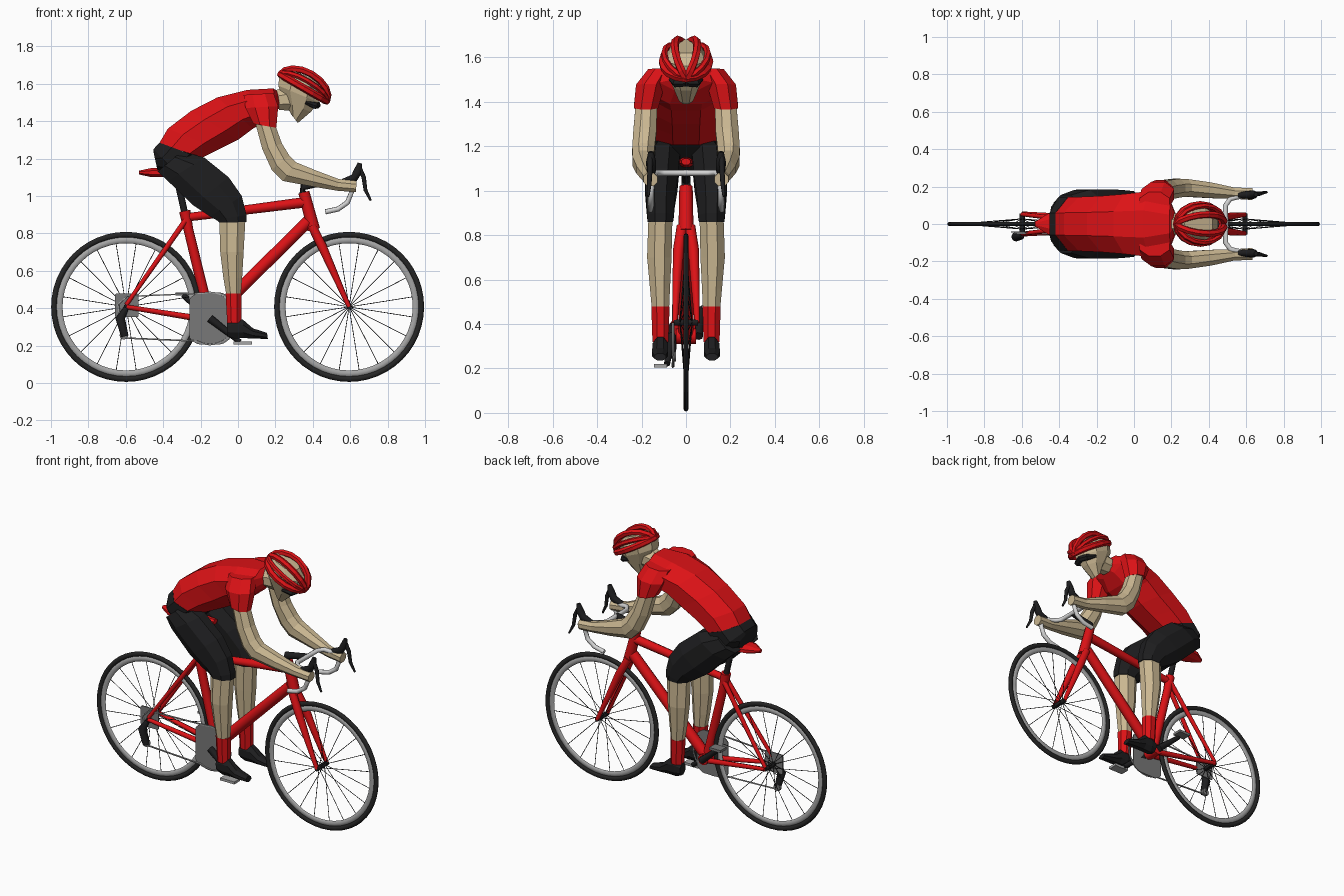
import bpy, bmesh, math
from mathutils import Vector, Matrix

COLORS = {
    "red": (0.72, 0.006, 0.008), "black": (0.013, 0.013, 0.014), "tyre rubber": (0.018, 0.018, 0.018),
    "skin": (0.60, 0.48, 0.29), "silver": (0.66, 0.66, 0.66), "rim grey": (0.38, 0.38, 0.38),
    "dark grey": (0.19, 0.19, 0.19),
}
MATS = {}
for key, c in COLORS.items():
    MATS[key] = bpy.data.materials.new(key)
    MATS[key].diffuse_color = (*c, 1)


def finish(name, bm, mat, mirror=False, smooth=False):
    bmesh.ops.recalc_face_normals(bm, faces=bm.faces)
    me = bpy.data.meshes.new(name)
    bm.to_mesh(me)
    bm.free()
    me.materials.append(MATS[mat])
    ob = bpy.data.objects.new(name, me)
    bpy.context.collection.objects.link(ob)
    if mirror:
        ob.modifiers.new("mirror", 'MIRROR').use_axis = (False, True, False)
    if smooth:
        bpy.ops.object.select_all(action='DESELECT')
        ob.select_set(True)
        bpy.context.view_layer.objects.active = ob
        bpy.ops.object.shade_smooth_by_angle(angle=math.radians(50))
    return ob


def skin_rings(bm, rings, closed=False):
    rows = [[bm.verts.new(p) for p in r] for r in rings]
    n = len(rows[0])
    for i in range(len(rows) if closed else len(rows) - 1):
        a, b = rows[i], rows[(i + 1) % len(rows)]
        for j in range(n):
            bm.faces.new((a[j], a[(j + 1) % n], b[(j + 1) % n], b[j]))
    if not closed:
        bm.faces.new(rows[0])
        bm.faces.new(rows[-1])


def loft(name, stations, mat, mirror=False, n=8):
    """Stations: edge x, z, opposite edge x, z, centre y, half width."""
    rings = []
    for x1, z1, x2, z2, yc, hw in stations:
        c = Vector(((x1 + x2) / 2, yc, (z1 + z2) / 2))
        u = Vector(((x1 - x2) / 2, 0, (z1 - z2) / 2))
        k = 1 / math.cos(math.pi / n)
        rings.append([c + k * (u * math.cos(t) + Vector((0, hw, 0)) * math.sin(t))
                      for t in ((j + 0.5) * 2 * math.pi / n for j in range(n))])
    bm = bmesh.new()
    skin_rings(bm, rings)
    return finish(name, bm, mat, mirror)


def add_tube(bm, pts, radii, n=8, closed=False):
    pts = [Vector(p) for p in pts]
    if not isinstance(radii, (list, tuple)):
        radii = [radii] * len(pts)
    rings, m, u = [], len(pts), None
    for i, p in enumerate(pts):
        a = pts[(i - 1) % m] if closed or i else p
        b = pts[(i + 1) % m] if closed or i < m - 1 else p
        t = (b - a).normalized()
        if u is None:
            u = t.orthogonal()
        u = (u - t * u.dot(t)).normalized()
        v = t.cross(u)
        rings.append([p + radii[i] * (u * math.cos(q) + v * math.sin(q))
                      for q in (j * 2 * math.pi / n for j in range(n))])
    skin_rings(bm, rings, closed)


def tube(name, pts, radii, mat, mirror=False, n=8, closed=False, smooth=True):
    bm = bmesh.new()
    add_tube(bm, pts, radii, n, closed)
    return finish(name, bm, mat, mirror, smooth)


def box(name, loc, size, mat, mirror=False):
    bm = bmesh.new()
    bmesh.ops.create_cube(bm, size=1, matrix=Matrix.Translation(loc) @ Matrix.Diagonal((*size, 1)))
    return finish(name, bm, mat, mirror)


def hoop(name, cx, cz, r, hr, hy, mat, seg=48, n=8):
    bm = bmesh.new()
    rings = []
    for i in range(seg):
        t = i * 2 * math.pi / seg
        rings.append([((cx + (r + hr * math.cos(q)) * math.cos(t)), hy * math.sin(q),
                       cz + (r + hr * math.cos(q)) * math.sin(t))
                      for q in (j * 2 * math.pi / n for j in range(n))])
    skin_rings(bm, rings, True)
    return finish(name, bm, mat, smooth=True)


def plate(name, cx, y, cz, hx, hz, rmax, mat):
    """Thin rounded-corner plate facing sideways."""
    bm = bmesh.new()
    pts = []
    for i in range(72):
        t = (i + 0.5) * math.pi / 36
        r = min(hx / abs(math.cos(t)), hz / abs(math.sin(t)), rmax)
        pts.append((cx + r * math.cos(t), cz + r * math.sin(t)))
    skin_rings(bm, [[(x, y + d, z) for x, z in pts] for d in (-0.003, 0.003)])
    return finish(name, bm, mat)


# Wheels
WZ = 0.407
for label, wx in (("rear", -0.598), ("front", 0.594)):
    hoop(label + "_tyre", wx, WZ, 0.386, 0.015, 0.012, "tyre rubber")
    hoop(label + "_rim", wx, WZ, 0.357, 0.017, 0.008, "rim grey")
    tube(label + "_hub", [(wx, -0.055, WZ), (wx, 0.055, WZ)], 0.014, "black")
    bm = bmesh.new()
    for i in range(20):
        t = (i + 0.5) * math.pi / 10
        side = 0.028 if i % 2 else -0.028
        add_tube(bm, [(wx, side, WZ), (wx + 0.345 * math.cos(t), 0, WZ + 0.345 * math.sin(t))], 0.0022, 3)
    finish(label + "_spokes", bm, "black")

# Frame and fork
BB = (-0.15, 0, 0.345)
tube("seat_tube", [BB, (-0.265, 0, 0.82), (-0.285, 0, 0.92)], [0.028, 0.026, 0.03], "red")
tube("down_tube", [BB, (0.375, 0, 0.865)], [0.034, 0.032], "red")
tube("top_tube", [(-0.275, 0, 0.885), (0.35, 0, 0.965)], [0.022, 0.028], "red")
tube("head_tube", [(0.352, 0, 1.02), (0.405, 0, 0.82)], [0.03, 0.034], "red")
tube("bottom_bracket", [(-0.15, -0.045, 0.345), (-0.15, 0.045, 0.345)], 0.035, "red")
tube("fork_blades", [(0.395, 0.018, 0.84), (0.45, 0.034, 0.73), (0.594, 0.05, WZ)],
     [0.024, 0.025, 0.012], "red", True)
tube("seat_stays", [(-0.28, 0.015, 0.87), (-0.598, 0.052, WZ + 0.01)], [0.015, 0.011], "red", True)
tube("chain_stays", [(-0.15, 0.025, 0.335), (-0.598, 0.055, WZ)], [0.018, 0.012], "red", True)
tube("seat_post", [(-0.285, 0, 0.91), (-0.33, 0, 1.11)], 0.018, "black")
loft("saddle", [(-0.53, 1.135, -0.53, 1.115, 0, 0.012), (-0.46, 1.15, -0.46, 1.10, 0, 0.055),
                (-0.38, 1.15, -0.38, 1.10, 0, 0.07), (-0.25, 1.15, -0.25, 1.11, 0, 0.03),
                (-0.16, 1.145, -0.16, 1.115, 0, 0.02)], "red")

# Drivetrain
plate("chainring", -0.15, -0.055, 0.345, 0.11, 0.138, 0.152, "dark grey")
plate("cassette", -0.595, -0.042, 0.415, 0.063, 0.063, 0.085, "dark grey")
arc = [(-0.15 + 0.14 * math.cos(math.radians(a)), -0.06, 0.345 + 0.14 * math.sin(math.radians(a)))
       for a in range(105, -121, -15)]
tube("chain", [(-0.595, -0.05, 0.462)] + arc + [(-0.6, -0.055, 0.24), (-0.625, -0.055, 0.33),
     (-0.64, -0.05, 0.42)], 0.005, "rim grey", n=4, closed=True)
tube("derailleur", [(-0.598, -0.06, 0.40), (-0.63, -0.068, 0.345), (-0.605, -0.065, 0.25)],
     [0.014, 0.026, 0.02], "black")
tube("jockey_wheel", [(-0.61, -0.064, 0.255), (-0.61, -0.046, 0.255)], 0.024, "dark grey")
tube("right_crank", [(-0.15, -0.065, 0.345), (0.01, -0.085, 0.22)], [0.022, 0.014], "black")
tube("left_crank", [(-0.15, 0.055, 0.345), (-0.295, 0.07, 0.47)], [0.022, 0.014], "black")
box("right_pedal", (0.025, -0.115, 0.213), (0.10, 0.06, 0.016), "rim grey")
box("left_pedal", (-0.295, 0.10, 0.477), (0.08, 0.06, 0.016), "dark grey")

# Handlebar, stem and brake levers
tube("stem", [(0.35, 0, 1.01), (0.345, 0, 1.05), (0.49, 0, 1.08)], [0.022, 0.022, 0.018], "black")
tube("handlebar", [(0.49, 0, 1.08), (0.49, 0.10, 1.08), (0.515, 0.135, 1.08), (0.585, 0.152, 1.07),
                   (0.607, 0.156, 1.02), (0.585, 0.158, 0.965), (0.535, 0.159, 0.93),
                   (0.467, 0.16, 0.915)], 0.014, "silver", True)
tube("brake_hoods", [(0.56, 0.155, 1.075), (0.62, 0.156, 1.095), (0.64, 0.157, 1.13), (0.652, 0.158, 1.175)],
     [0.016, 0.022, 0.023, 0.012], "black", True)
tube("brake_levers", [(0.645, 0.16, 1.16), (0.672, 0.162, 1.10), (0.682, 0.165, 1.03), (0.71, 0.17, 0.975)],
     [0.012, 0.012, 0.01, 0.006], "black", True)

# Rider: torso
loft("shorts_hips", [(-0.45, 1.225, -0.43, 1.135, 0, 0.09), (-0.452, 1.25, -0.30, 1.09, 0, 0.14),
                     (-0.42, 1.285, -0.19, 1.20, 0, 0.145)], "black")
loft("jersey", [(-0.422, 1.28, -0.19, 1.205, 0, 0.143), (-0.375, 1.36, -0.10, 1.25, 0, 0.145),
                (-0.25, 1.455, 0.0, 1.30, 0, 0.15), (-0.11, 1.527, 0.08, 1.36, 0, 0.16),
                (0.05, 1.567, 0.14, 1.39, 0, 0.175), (0.19, 1.575, 0.20, 1.45, 0, 0.12),
                (0.21, 1.56, 0.225, 1.475, 0, 0.06)], "red")
loft("sleeves", [(0.03, 1.54, 0.19, 1.55, 0.115, 0.055), (0.04, 1.47, 0.215, 1.48, 0.16, 0.065),
                 (0.082, 1.385, 0.205, 1.365, 0.18, 0.055)], "red", True)

# Rider: arms and hands
loft("arms", [(0.09, 1.40, 0.195, 1.39, 0.178, 0.048), (0.13, 1.25, 0.235, 1.28, 0.185, 0.052),
              (0.18, 1.14, 0.275, 1.215, 0.192, 0.05), (0.24, 1.08, 0.31, 1.18, 0.193, 0.047),
              (0.40, 1.05, 0.42, 1.135, 0.18, 0.042), (0.53, 1.028, 0.54, 1.09, 0.165, 0.03),
              (0.63, 1.02, 0.635, 1.08, 0.16, 0.032)], "skin", True)

# Rider: legs
loft("shorts_legs", [(-0.30, 1.24, -0.43, 1.13, 0.085, 0.07), (-0.18, 1.205, -0.375, 1.08, 0.105, 0.078),
                     (-0.05, 1.10, -0.24, 0.95, 0.112, 0.073), (0.02, 1.0, -0.15, 0.89, 0.115, 0.064),
                     (0.045, 0.90, -0.11, 0.868, 0.115, 0.06), (0.045, 0.86, -0.10, 0.858, 0.115, 0.057)],
     "black", True)
loft("lower_legs", [(0.04, 0.88, -0.10, 0.88, 0.115, 0.054), (0.03, 0.70, -0.095, 0.70, 0.12, 0.055),
                    (0.022, 0.56, -0.078, 0.56, 0.117, 0.045), (0.015, 0.47, -0.062, 0.47, 0.115, 0.039)],
     "skin", True)
loft("socks", [(0.019, 0.478, -0.066, 0.478, 0.115, 0.041), (0.018, 0.32, -0.058, 0.32, 0.115, 0.036)],
     "red", True)
loft("shoes", [(-0.06, 0.325, -0.055, 0.25, 0.115, 0.028), (-0.02, 0.345, -0.02, 0.238, 0.115, 0.035),
               (0.025, 0.34, 0.03, 0.24, 0.115, 0.035), (0.08, 0.292, 0.08, 0.238, 0.117, 0.036),
               (0.155, 0.268, 0.16, 0.235, 0.117, 0.026)], "black", True)

# Rider: neck, head, glasses
loft("neck", [(0.18, 1.56, 0.22, 1.46, 0, 0.055), (0.25, 1.58, 0.29, 1.455, 0, 0.055)], "skin")
loft("head", [(0.285, 1.435, 0.32, 1.39, 0, 0.032), (0.25, 1.50, 0.39, 1.45, 0, 0.058),
              (0.215, 1.59, 0.43, 1.50, 0, 0.083), (0.222, 1.645, 0.45, 1.56, 0, 0.088),
              (0.27, 1.68, 0.42, 1.62, 0, 0.062)], "skin")
tube("glasses", [(0.425, 0, 1.487), (0.41, 0.045, 1.484), (0.36, 0.07, 1.50)],
     [0.019, 0.02, 0.009], "black", True, n=6, smooth=False)

# Helmet: rim and lengthwise ribs with open vents
TILT = Matrix.Translation((0.345, 0, 1.567)) @ Matrix.Rotation(math.radians(30), 4, 'Y')
rim = [TILT @ Vector((0.142 * math.cos(t), 0.104 * math.sin(t), 0.012))
       for t in (i * math.pi / 8 for i in range(16))]
tube("helmet_rim", rim, 0.02, "red", n=6, closed=True, smooth=False)
for label, phi, r in (("upper", 27, 0.019), ("side", 62, 0.015)):
    f = math.radians(phi)
    pts = [TILT @ Vector((0.143 * math.cos(t), 0.112 * math.sin(f) * math.sin(t),
                          0.01 + 0.098 * math.cos(f) * math.sin(t)))
           for t in (i * math.pi / 8 for i in range(9))]
    tube("helmet_" + label + "_ribs", pts, r, "red", True, n=6, smooth=False)
